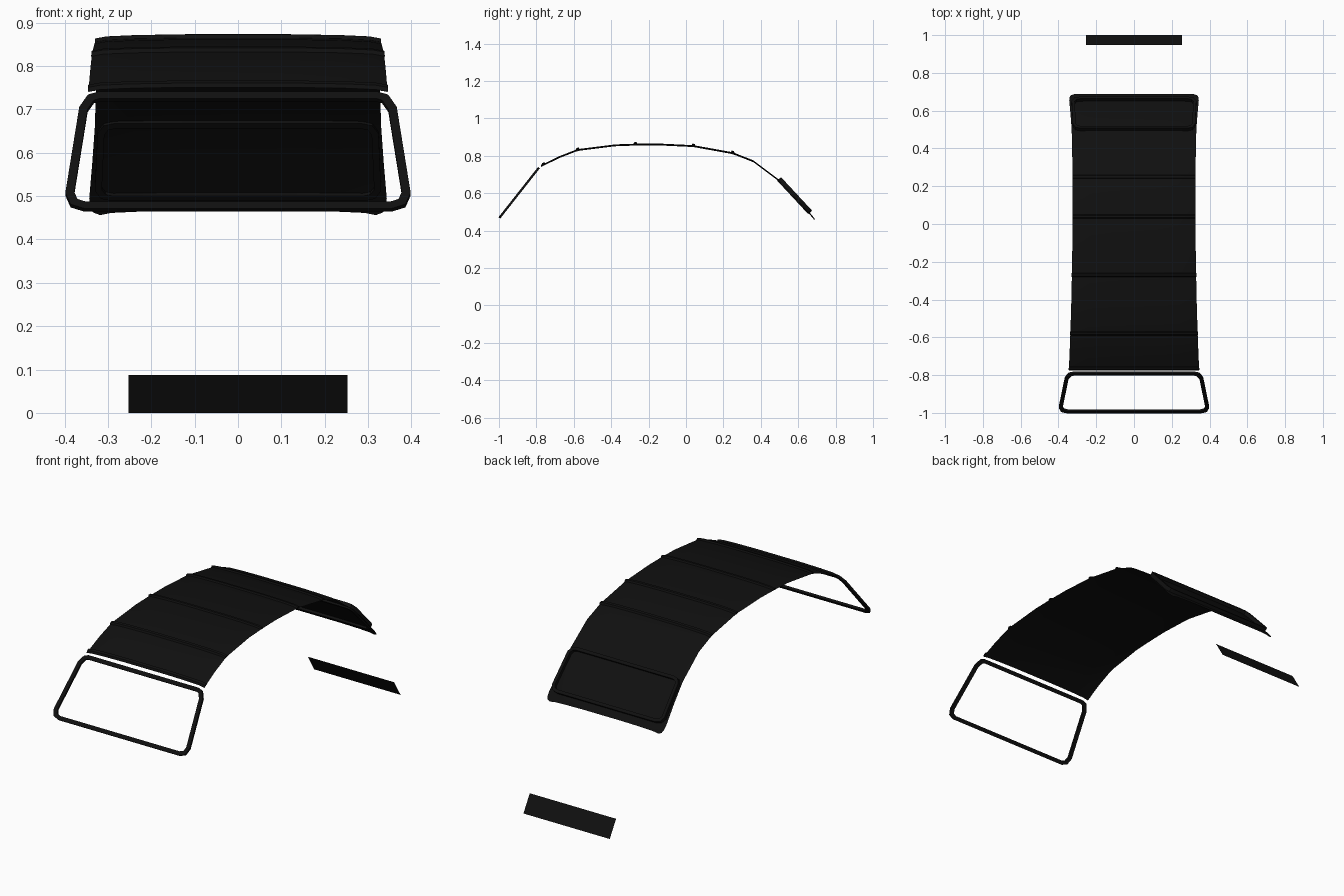
import bpy, bmesh
from mathutils import Vector

if "Cube" in bpy.data.objects:
    bpy.data.objects.remove(bpy.data.objects["Cube"])

black = bpy.data.materials.new("black")
black.diffuse_color = (0.005, 0.005, 0.005, 1)
black.use_nodes = True
black.node_tree.nodes["Principled BSDF"].inputs["Base Color"].default_value = black.diffuse_color


def finish(name, bm, smooth=True):
    bmesh.ops.recalc_face_normals(bm, faces=bm.faces)
    me = bpy.data.meshes.new(name)
    bm.to_mesh(me)
    bm.free()
    ob = bpy.data.objects.new(name, me)
    bpy.context.collection.objects.link(ob)
    me.materials.append(black)
    if smooth:
        bpy.context.view_layer.objects.active = ob
        ob.select_set(True)
        bpy.ops.object.shade_smooth_by_angle(angle=0.6)
        ob.select_set(False)
    return ob


# Roof side profile: y, z, half width
PROFILE = [(-0.775, 0.75, 0.345), (-0.68, 0.797, 0.341), (-0.58, 0.836, 0.337),
           (-0.38, 0.861, 0.331), (-0.27, 0.865, 0.329), (-0.15, 0.866, 0.327),
           (0.04, 0.857, 0.325), (0.25, 0.819, 0.325), (0.36, 0.776, 0.327),
           (0.50, 0.671, 0.330), (0.58, 0.587, 0.336), (0.655, 0.504, 0.343),
           (0.672, 0.484, 0.341), (0.682, 0.472, 0.334), (0.687, 0.466, 0.318)]
# Crown across the roof: fraction of half width, drop
CROWN = [(-1, 0.010), (-0.92, 0.005), (-0.72, 0.002), (-0.36, 0), (0, 0),
         (0.36, 0), (0.72, 0.002), (0.92, 0.005), (1, 0.010)]


def sheet(bm, rows):
    grid = [[bm.verts.new((w * f, y, z - d)) for f, d in CROWN] for y, z, w in rows]
    for a, b in zip(grid, grid[1:]):
        for i in range(len(CROWN) - 1):
            bm.faces.new((a[i], a[i + 1], b[i + 1], b[i]))
    return grid


# Fabric roof
bm = bmesh.new()
sheet(bm, PROFILE)
finish("fabric_roof", bm)


def at(y):
    for a, b in zip(PROFILE, PROFILE[1:]):
        if a[0] <= y <= b[0]:
            t = (y - a[0]) / (b[0] - a[0])
            return [a[k] + t * (b[k] - a[k]) for k in range(3)]


# Seam strips across the roof
for n, y in enumerate((-0.764, -0.58, -0.27, 0.04, 0.25)):
    bm = bmesh.new()
    rows = []
    for dy, dz in ((-0.010, 0), (-0.006, 0.008), (0.006, 0.008), (0.010, 0)):
        py, pz, pw = at(y + dy)
        rows.append((py, pz + dz, pw + 0.001))
    g = sheet(bm, rows)
    for i in (0, -1):
        bm.faces.new([r[i] for r in g])
    finish(f"roof_seam_{n + 1}", bm)


def frame(name, half, top, bottom, width, low, high):
    """Closed frame on a sloping plane; half = right outline (x, t), t 0 bottom to 1 top."""
    top, bottom = Vector((0, *top)), Vector((0, *bottom))
    up = top - bottom
    length = up.length
    up.normalize()
    normal = Vector((1, 0, 0)).cross(up)
    pts = [Vector((x, t * length)) for x, t in half]
    pts += [Vector((-p.x, p.y)) for p in reversed(pts)]
    n = len(pts)
    inner = []
    for i, p in enumerate(pts):
        d1 = (p - pts[i - 1]).normalized()
        d2 = (pts[(i + 1) % n] - p).normalized()
        n1, n2 = Vector((-d1.y, d1.x)), Vector((-d2.y, d2.x))
        inner.append(p + (n1 + n2) * (width / (1 + n1.dot(n2))))
    bm = bmesh.new()
    loops = [[bm.verts.new(bottom + Vector((q.x, 0, 0)) + up * q.y + normal * h) for q in ring]
             for ring, h in ((pts, low), (pts, high), (inner, high), (inner, low))]
    for k in range(4):
        a, b = loops[k], loops[(k + 1) % 4]
        for i in range(n):
            j = (i + 1) % n
            bm.faces.new((a[i], a[j], b[j], b[i]))
    return finish(name, bm)


# Windscreen frame
frame("windscreen_frame",
      [(0.355, 0), (0.386, 0.035), (0.398, 0.135), (0.366, 0.87), (0.346, 0.975), (0.322, 1)],
      (-0.786, 0.737), (-0.998, 0.468), 0.020, -0.006, 0.006)

# Rear window surround
frame("rear_window_surround",
      [(0.290, 0), (0.316, 0.03), (0.330, 0.13), (0.324, 0.87), (0.310, 0.97), (0.285, 1)],
      (0.497, 0.676), (0.663, 0.497), 0.016, -0.015, 0.013)

# Rear number plate panel
bm = bmesh.new()
bm.faces.new([bm.verts.new(c) for c in ((0.253, 1, 0), (-0.253, 1, 0),
                                        (-0.253, 0.947, 0.087), (0.253, 0.947, 0.087))])
finish("rear_plate", bm, False)
